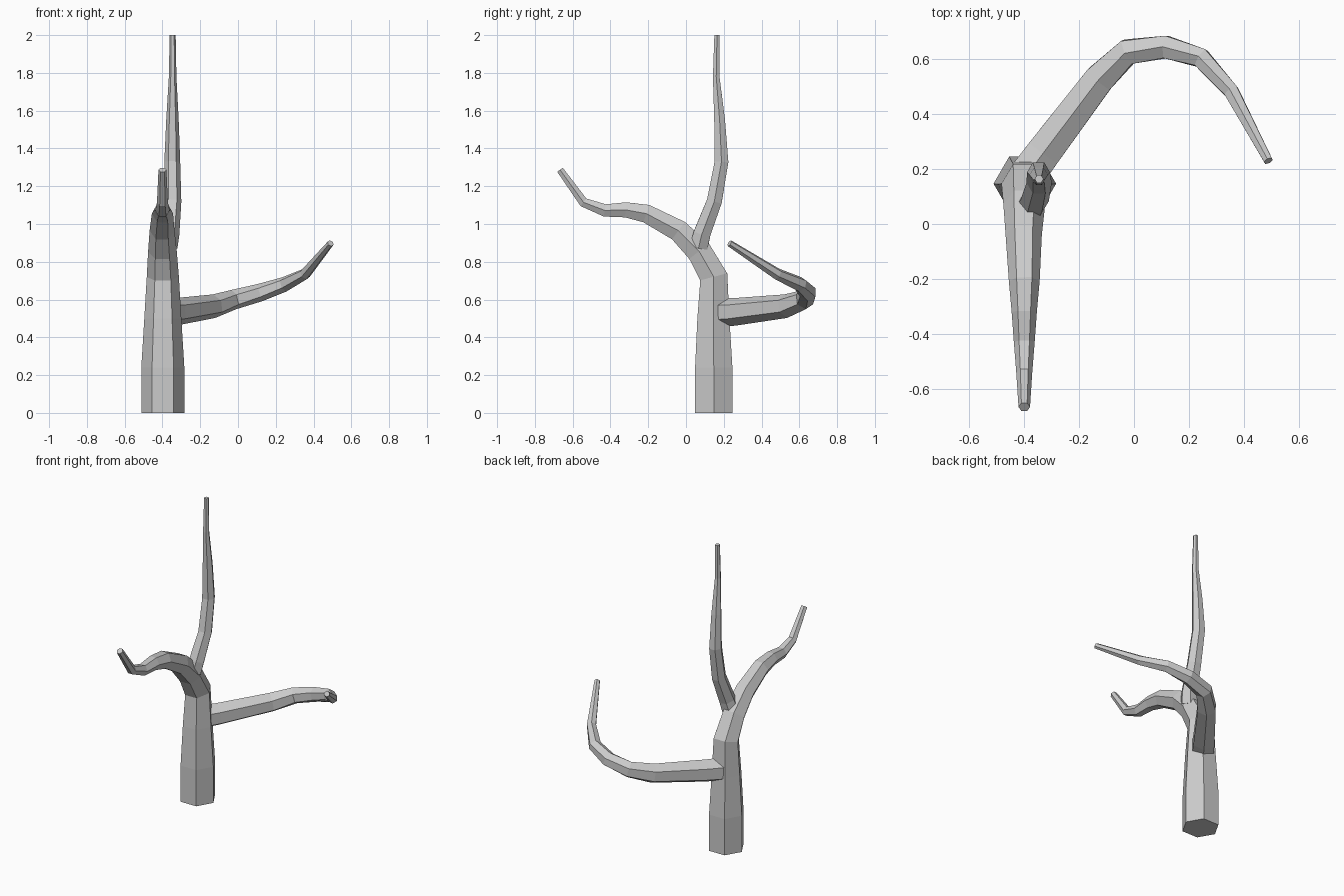
import bpy, bmesh, math
from mathutils import Vector


def limb(name, path, ref, sides=6):
    """Faceted tapering tube; path rows are (x, y, z, radius), ref points at a corner."""
    pts = [Vector(p[:3]) for p in path]
    bm = bmesh.new()
    rings = []
    for i, p in enumerate(pts):
        t = Vector((0, 0, 0))
        if i > 0:
            t += (p - pts[i - 1]).normalized()
        if i < len(pts) - 1:
            t += (pts[i + 1] - p).normalized()
        t.normalize()
        u = (Vector(ref) - t * t.dot(Vector(ref))).normalized()
        v = t.cross(u)
        r = path[i][3]
        rings.append([bm.verts.new(p + r * (u * math.cos(a) + v * math.sin(a)))
                      for a in (k * math.tau / sides for k in range(sides))])
    for a, b in zip(rings, rings[1:]):
        for k in range(sides):
            n = (k + 1) % sides
            bm.faces.new((a[k], a[n], b[n], b[k]))
    bm.faces.new(rings[0][::-1])
    bm.faces.new(rings[-1])
    bmesh.ops.recalc_face_normals(bm, faces=bm.faces)
    me = bpy.data.meshes.new(name)
    bm.to_mesh(me)
    bm.free()
    ob = bpy.data.objects.new(name, me)
    bpy.context.collection.objects.link(ob)
    return ob


# Trunk, bending over into the front branch
limb("trunk_and_front_branch", [
    (-0.398, 0.147, 0.00, 0.114), (-0.398, 0.147, 0.24, 0.114),
    (-0.398, 0.145, 0.50, 0.098), (-0.398, 0.147, 0.72, 0.085),
    (-0.400, 0.070, 0.855, 0.076), (-0.402, -0.040, 0.965, 0.066),
    (-0.400, -0.210, 1.055, 0.056), (-0.400, -0.320, 1.075, 0.046),
    (-0.400, -0.430, 1.072, 0.038), (-0.400, -0.543, 1.115, 0.029),
    (-0.400, -0.667, 1.287, 0.021)], (1, 0, 0))

# Upright branch rising from the fork
limb("upper_branch", [
    (-0.375, 0.068, 0.880, 0.055), (-0.362, 0.085, 0.950, 0.052),
    (-0.346, 0.150, 1.120, 0.046), (-0.348, 0.188, 1.330, 0.042),
    (-0.347, 0.178, 1.550, 0.033), (-0.346, 0.160, 1.780, 0.020),
    (-0.346, 0.164, 2.000, 0.016)], (1, 0, 0))

# Long side branch curling round the back
limb("side_branch", [
    (-0.400, 0.165, 0.530, 0.076), (-0.330, 0.260, 0.535, 0.073),
    (-0.127, 0.528, 0.565, 0.063), (-0.022, 0.628, 0.600, 0.053),
    (0.117, 0.645, 0.637, 0.047), (0.245, 0.605, 0.680, 0.040),
    (0.355, 0.483, 0.735, 0.031), (0.490, 0.230, 0.898, 0.018)], (0, 0, 1))
